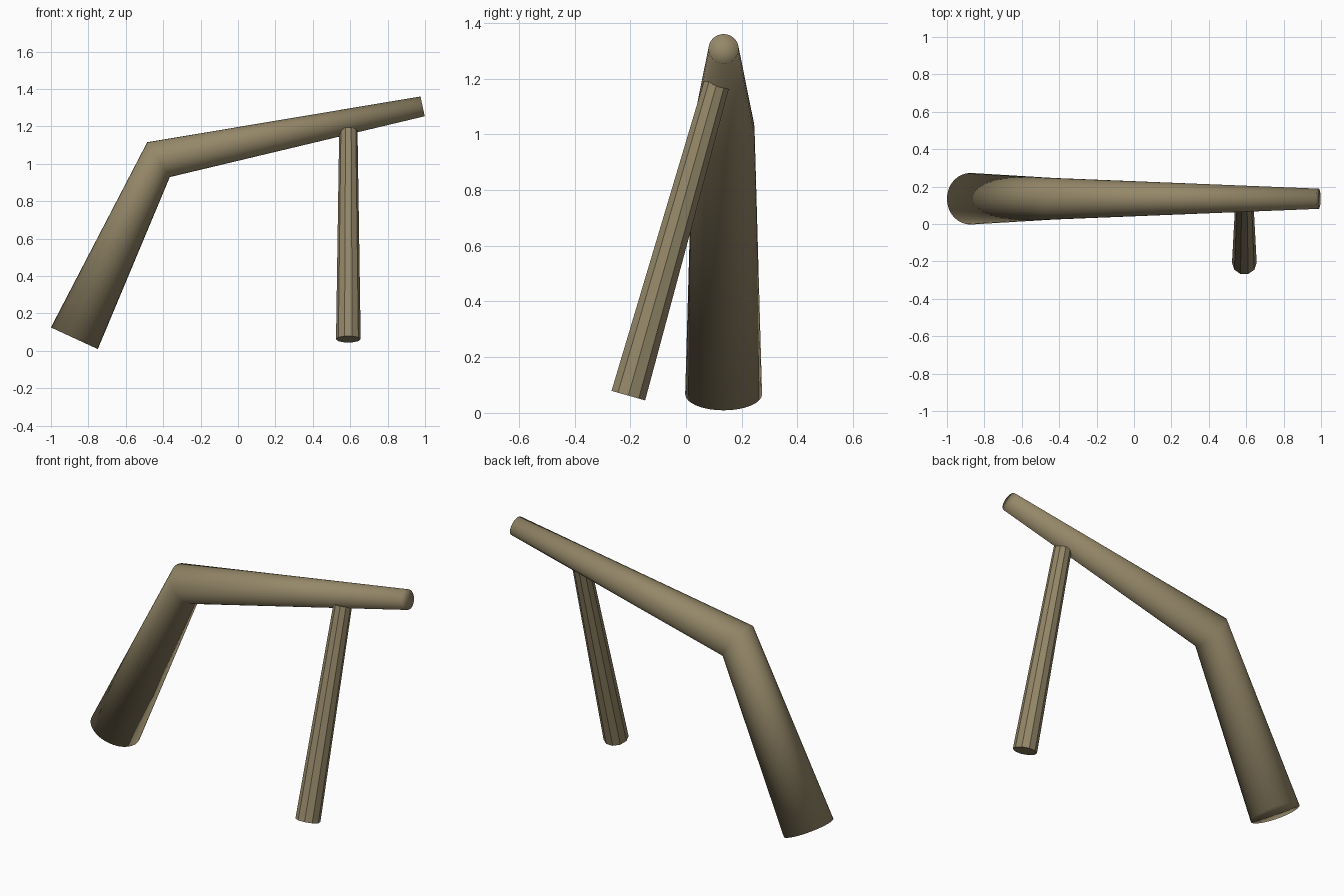
import bpy
import bmesh
from math import cos, sin, tau
from mathutils import Vector

cube = bpy.data.objects.get("Cube")
if cube:
    bpy.data.objects.remove(cube, do_unlink=True)

WOOD = (0.30, 0.245, 0.14, 1.0)
wood = bpy.data.materials.new("weathered_wood")
wood.use_nodes = True
wood.diffuse_color = WOOD
wood.node_tree.nodes["Principled BSDF"].inputs["Base Color"].default_value = WOOD


def tapered_log(name, rings, side_axis, sides, smooth):
    """Loft circles given as (centre, normal, radius) and cap both ends."""
    bm = bmesh.new()
    u = Vector(side_axis)
    loops = []
    for centre, normal, radius in rings:
        n = Vector(normal).normalized()
        w = n.cross(u)
        angles = [tau * i / sides for i in range(sides)]
        loops.append([bm.verts.new(Vector(centre) + radius * (u * cos(a) + w * sin(a)))
                      for a in angles])
    for low, high in zip(loops, loops[1:]):
        for i in range(sides):
            j = (i + 1) % sides
            bm.faces.new((low[i], low[j], high[j], high[i]))
    # End caps as fans around a middle point
    for loop, ring in ((loops[0], rings[0]), (loops[-1], rings[-1])):
        middle = bm.verts.new(ring[0])
        for i in range(sides):
            bm.faces.new((loop[i], loop[(i + 1) % sides], middle))
    bmesh.ops.recalc_face_normals(bm, faces=bm.faces)
    for face in bm.faces:
        face.smooth = smooth
    mesh = bpy.data.meshes.new(name)
    bm.to_mesh(mesh)
    bm.free()
    mesh.materials.append(wood)
    obj = bpy.data.objects.new(name, mesh)
    bpy.context.collection.objects.link(obj)
    return obj


# Bent main trunk: foot, elbow, tip
tapered_log("bent_trunk", [
    ((-0.875, 0.135, 0.067), (0.42, 0, 0.91), 0.138),
    ((-0.425, 0.135, 1.022), (0.84, 0, 0.545), 0.111),
    ((0.987, 0.135, 1.307), (0.977, 0, 0.21), 0.054),
], (0, 1, 0), 32, True)

# Leaning prop under the trunk
foot, head = Vector((0.59, -0.207, 0.062)), Vector((0.59, 0.11, 1.18))
lean = head - foot
tapered_log("support_prop", [(foot, lean, 0.066), (head, lean, 0.049)],
            (1, 0, 0), 10, False)
